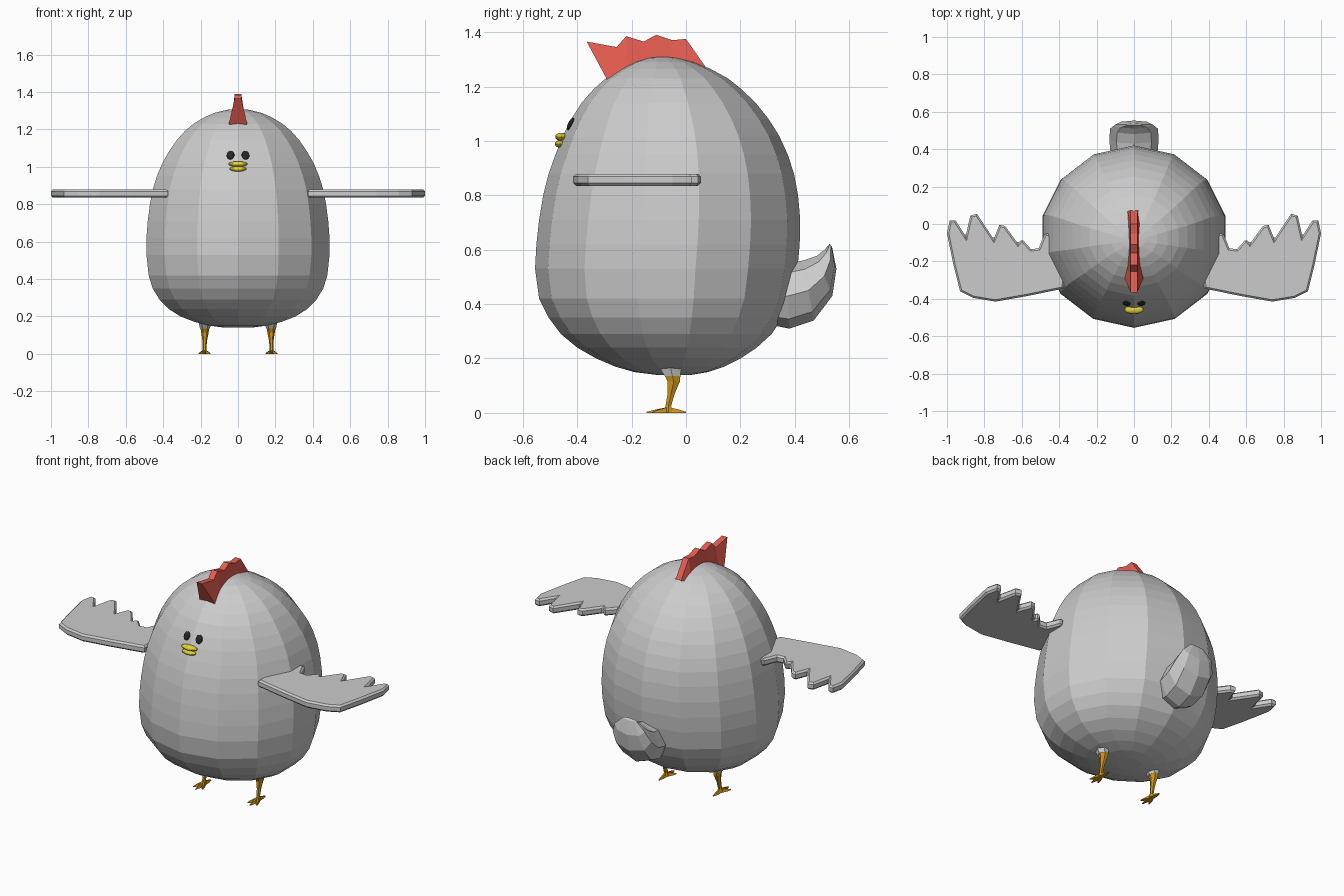
import bpy, bmesh, math
from mathutils import Vector


def material(name, rgb):
    m = bpy.data.materials.new(name)
    m.diffuse_color = (*rgb, 1)
    return m


RED = material("comb_red", (0.80, 0.11, 0.08))
YELLOW = material("beak_yellow", (0.75, 0.65, 0.04))
ORANGE = material("leg_orange", (0.62, 0.30, 0.01))
BLACK = material("eye_black", (0.02, 0.02, 0.02))


def finish(name, bm, mat=None):
    bmesh.ops.recalc_face_normals(bm, faces=bm.faces)
    me = bpy.data.meshes.new(name)
    bm.to_mesh(me)
    bm.free()
    ob = bpy.data.objects.new(name, me)
    bpy.context.collection.objects.link(ob)
    if mat:
        me.materials.append(mat)
    return ob


def loft(name, rings, mat=None):
    """Skin a list of equal-length point rings and cap both ends."""
    bm = bmesh.new()
    rows = [[bm.verts.new(p) for p in r] for r in rings]
    n = len(rows[0])
    for a, b in zip(rows, rows[1:]):
        for i in range(n):
            j = (i + 1) % n
            bm.faces.new((a[i], a[j], b[j], b[i]))
    bm.faces.new(rows[0])
    bm.faces.new(rows[-1])
    return finish(name, bm, mat)


def ellipse(c, u, v, n, phase=0.0):
    c, u, v = Vector(c), Vector(u), Vector(v)
    angles = [2 * math.pi * i / n + phase for i in range(n)]
    return [c + u * math.cos(a) + v * math.sin(a) for a in angles]


def ball(name, loc, size, mat, tilt=(0, 0, 0), seg=12):
    bpy.ops.mesh.primitive_uv_sphere_add(segments=seg, ring_count=8, radius=1,
                                         location=loc, rotation=tilt)
    ob = bpy.context.object
    ob.name, ob.scale = name, size
    ob.data.materials.append(mat)


# Body: 14-sided egg, rings of (z, front y, back y, half width)
body = [(.14, -.11, .02, .07), (.15, -.19, .08, .15), (.17, -.26, .14, .235),
        (.20, -.33, .20, .315), (.24, -.40, .26, .38), (.29, -.46, .315, .43),
        (.35, -.505, .355, .468), (.42, -.54, .39, .49), (.53, -.555, .41, .502),
        (.62, -.55, .418, .502), (.71, -.54, .42, .495), (.80, -.525, .412, .483),
        (.88, -.505, .397, .467), (.95, -.48, .374, .445), (1.02, -.452, .342, .415),
        (1.08, -.422, .304, .38), (1.14, -.384, .256, .338), (1.19, -.34, .204, .293),
        (1.23, -.295, .154, .245), (1.265, -.24, .09, .185), (1.29, -.19, .03, .125),
        (1.305, -.14, -.03, .06), (1.31, -.10, -.07, .015)]
loft("body", [ellipse((0, (f + b) / 2, z), (0, (f - b) / 2, 0), (w, 0, 0), 14)
              for z, f, b, w in body])

# Comb: sections of (base y, base z, base half width, top y, top z)
comb = [(-.29, 1.225, .05, -.365, 1.365), (-.25, 1.25, .04, -.255, 1.345),
        (-.215, 1.27, .032, -.22, 1.385), (-.15, 1.29, .028, -.155, 1.365),
        (-.11, 1.295, .026, -.11, 1.39), (-.05, 1.285, .028, -.05, 1.37),
        (0, 1.28, .032, 0, 1.375), (.075, 1.26, .036, .07, 1.275)]
loft("comb", [[(-w, y, z), (w, y, z), (.018, ty, tz), (-.018, ty, tz)]
              for y, z, w, ty, tz in comb], RED)

# Beak: two stacked lips
ball("upper_beak", (0, -.458, 1.015), (.052, .023, .015), YELLOW)
ball("lower_beak", (0, -.463, .989), (.046, .019, .014), YELLOW)

# Tail: cupped feather, sections of (outer y, z, inner y, z, half width)
tail = [(.28, .33, .28, .53, .10), (.38, .31, .37, .55, .125),
        (.47, .34, .43, .56, .132), (.538, .43, .48, .577, .128),
        (.553, .53, .51, .60, .10), (.537, .61, .528, .622, .045)]
loft("tail", [ellipse((0, (a + c) / 2, (b + d) / 2), (w, 0, 0),
                      (0, (a - c) / 2, (b - d) / 2), 8) for a, b, c, d, w in tail])

# Wing outline seen from above
wing = [(.36, -.10), (.375, -.345), (.57, -.385), (.74, -.415), (.86, -.395),
        (.93, -.36), (.965, -.22), (1.0, -.05), (.985, .02), (.955, .02),
        (.90, -.065), (.875, .045), (.84, .055), (.75, -.08), (.72, -.005),
        (.69, -.01), (.62, -.105), (.60, -.08), (.55, -.135), (.51, -.13),
        (.475, -.045)]

for side, s in (("left", -1), ("right", 1)):
    # Eye
    ball(side + "_eye", (s * .04, -.424, 1.062), (.021, .010, .025), BLACK,
         (-.45, 0, s * .15))

    # Wing slab with rounded rim
    w = loft(side + "_wing", [[(s * x, y, z) for x, y in wing] for z in (.835, .879)])
    bev = w.modifiers.new("rim", "BEVEL")
    bev.width, bev.segments, bev.limit_method = .010, 1, "ANGLE"
    bev.angle_limit = math.radians(80)

    # Thigh and shin: sections of (x, y, z, radius x, radius y)
    def limb(name, secs, mat=None):
        loft(name, [ellipse((s * x, y, z), (rx, 0, 0), (0, ry, 0), 6)
                    for x, y, z, rx, ry in secs], mat)

    limb(side + "_thigh", [(.176, -.065, .23, .04, .06), (.176, -.06, .18, .037, .055),
                           (.177, -.05, .135, .026, .032)])
    limb(side + "_shin", [(.177, -.05, .14, .024, .034), (.177, -.045, .115, .020, .026),
                          (.178, -.055, .07, .012, .015), (.179, -.065, .025, .010, .012),
                          (.179, -.065, .004, .016, .020)], ORANGE)

    # Toes: three forward, one back
    for i, (dx, dy) in enumerate([(-.03, -.058), (0, -.08), (.03, -.058), (0, .065)]):
        root, tip = Vector((s * .179, -.065, 0)), Vector((s * .179 + dx, -.065 + dy, 0))
        d = (tip - root).normalized()
        n = Vector((-d.y, d.x, 0))
        rings = []
        for t, r, h in ((0, .011, .022), (.6, .010, .012), (1, .003, .004)):
            p = root.lerp(tip, t)
            rings.append([p - n * r, p + n * r, p + n * r * .4 + Vector((0, 0, h)),
                          p - n * r * .4 + Vector((0, 0, h))])
        loft(f"{side}_toe_{i + 1}", rings, ORANGE)
